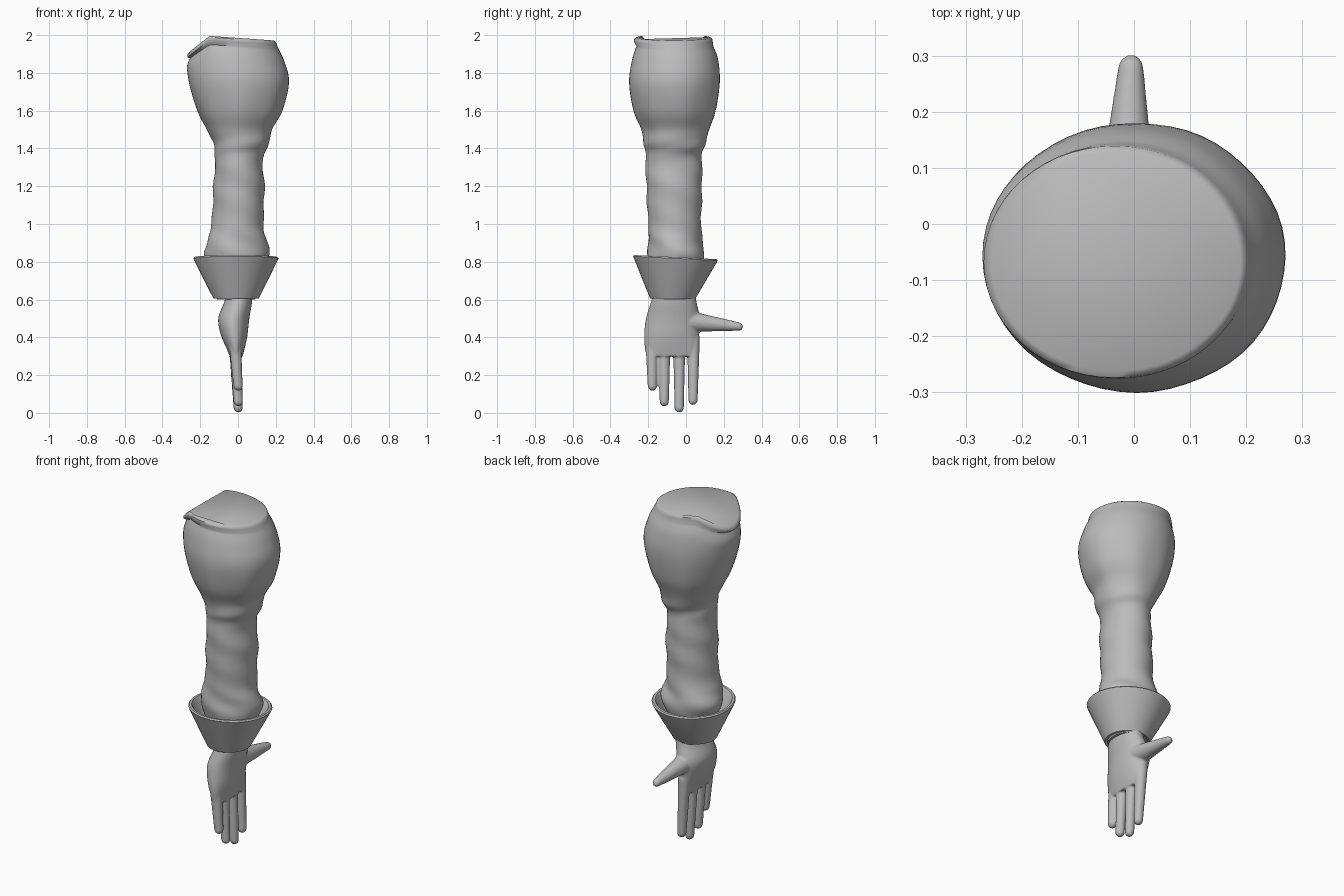
import bpy, bmesh, math
from mathutils import Vector

old = bpy.data.objects.get("Cube")
if old:
    bpy.data.objects.remove(old, do_unlink=True)

grey = bpy.data.materials.new("plain grey")
grey.diffuse_color = (0.5, 0.5, 0.5, 1)
grey.use_nodes = True
grey.node_tree.nodes["Principled BSDF"].inputs["Base Color"].default_value = (0.5, 0.5, 0.5, 1)


def ellipse(ring, sides, along_y=False):
    """Points of one cross-section: low/high on both axes, then the position."""
    a0, a1, b0, b1, h = ring
    points = []
    for i in range(sides):
        t = math.tau * i / sides
        a = (a0 + a1) / 2 + (a1 - a0) / 2 * math.cos(t)
        b = (b0 + b1) / 2 + (b1 - b0) / 2 * math.sin(t)
        points.append(Vector((a, h, b) if along_y else (a, b, h)))
    return points


def loft(bm, sections, closed=False):
    """Skin the cross-sections, either capped or joined back to the first."""
    loops = [[bm.verts.new(p) for p in s] for s in sections]
    n = len(loops[0])
    pairs = list(zip(loops, loops[1:]))
    if closed:
        pairs.append((loops[-1], loops[0]))
    else:
        bm.faces.new(loops[0])
        bm.faces.new(loops[-1])
    for low, high in pairs:
        for i in range(n):
            j = (i + 1) % n
            bm.faces.new((low[i], low[j], high[j], high[i]))


def finish(bm, name, angle):
    bmesh.ops.recalc_face_normals(bm, faces=bm.faces)
    mesh = bpy.data.meshes.new(name)
    bm.to_mesh(mesh)
    bm.free()
    mesh.materials.append(grey)
    obj = bpy.data.objects.new(name, mesh)
    bpy.context.collection.objects.link(obj)
    bpy.ops.object.select_all(action="DESELECT")
    obj.select_set(True)
    bpy.context.view_layer.objects.active = obj
    bpy.ops.object.shade_smooth_by_angle(angle=math.radians(angle))
    return obj


def smoothed_rings(rings, steps):
    """Catmull-Rom interpolation between the key cross-sections."""
    result = []
    for i in range(len(rings) - 1):
        p0, p1 = Vector(rings[max(i - 1, 0)]), Vector(rings[i])
        p2, p3 = Vector(rings[i + 1]), Vector(rings[min(i + 2, len(rings) - 1)])
        for k in range(steps):
            t = k / steps
            result.append((p1 * 2 + (p2 - p0) * t + (p0 * 2 - p1 * 5 + p2 * 4 - p3) * t**2
                           + (p1 * 3 - p0 - p2 * 3 + p3) * t**3) / 2)
    return result + [Vector(rings[-1])]


# Sleeve: x range, y range, height, from wrist to shoulder
sleeve_keys = [
    (-.11, .09, -.17, .045, .6), (-.13, .12, -.18, .07, .72),
    (-.18, .165, -.2, .1, .83), (-.165, .15, -.2, .085, .91),
    (-.14, .135, -.2, .08, 1), (-.13, .14, -.21, .085, 1.2),
    (-.12, .13, -.215, .085, 1.35), (-.13, .165, -.22, .1, 1.42),
    (-.165, .18, -.235, .125, 1.5), (-.215, .235, -.275, .16, 1.6),
    (-.26, .27, -.3, .18, 1.75), (-.27, .245, -.285, .17, 1.87),
    (-.255, .215, -.262, .145, 1.94),
]
lip_keys = [(-.268, .205, -.276, .141, 1.965), (-.268, .2, -.274, .139, 1.978),
            (-.255, .19, -.262, .128, 1.985)]


def bump(value, centre, width):
    return math.exp(-((value - centre) / width) ** 2)


def crumple(p, ring):
    """Soft cloth folds, plus the sagging shoulder corner."""
    centre = Vector(((ring[0] + ring[1]) / 2, (ring[2] + ring[3]) / 2, p.z))
    out = (p - centre).normalized()
    t = math.atan2(out.y, out.x)
    folds = bump(p.z, .88, .08) * math.sin(3 * t + 30 * p.z)
    folds += .7 * bump(p.z, 1.15, .2) * math.sin(2 * t + 38 * p.z)
    folds += .8 * bump(p.z, 1.4, .05) * math.sin(2 * t - 45 * p.z)
    folds += .5 * bump(p.z, 1.6, .15) * math.sin(7 * t)
    q = p + out * .006 * folds
    drape = max(0, min(1, (p.z - 1.8) / .16))
    q.z += drape * (-.07 * p.x - .85 * max(0, -.15 - p.x))
    return q


bm = bmesh.new()
rings = smoothed_rings(sleeve_keys, 5) + lip_keys
loft(bm, [[crumple(p, r) for p in ellipse(r, 56)] for r in rings])
finish(bm, "puffed_sleeve", 50)

# Flared cuff: a hollow cone with a rounded, slightly tilted upper rim
cuff_keys = [
    (-.13, .11, -.19, .05, .605), (-.232, .21, -.276, .163, .815),
    (-.235, .214, -.28, .167, .825), (-.23, .208, -.274, .161, .832),
    (-.217, .195, -.262, .148, .832), (-.21, .188, -.255, .141, .822),
    (-.114, .094, -.174, .034, .607),
]
bm = bmesh.new()
loft(bm, [ellipse(r, 56) for r in cuff_keys], closed=True)
for v in bm.verts:
    if v.co.z > .7:
        v.co.z -= .05 * (v.co.y + .2)
finish(bm, "flared_cuff", 40)

# Hand: palm, four fingers and thumb fused into one skin
bm = bmesh.new()
palm_keys = [
    (-.065, .075, -.165, .05, .65), (-.072, .075, -.185, .055, .59),
    (-.105, .06, -.212, .075, .5), (-.09, .05, -.222, .07, .41),
    (-.06, .035, -.218, .072, .34), (-.045, .025, -.21, .07, .3),
]
loft(bm, [ellipse(r, 32) for r in smoothed_rings(palm_keys, 4)])


def digit(root, tip, radius, tip_radius, along_y=False):
    """A tapering finger with a rounded end; points are across, across, along."""
    root, tip = Vector(root), Vector(tip)
    length = (tip - root).length
    sections = []
    for k in range(25):
        t = math.sin(k / 24 * math.pi / 2)
        r = radius + (tip_radius - radius) * t
        left = (1 - t) * length
        if left < tip_radius:
            r *= math.sqrt(max(.02, 1 - (1 - left / tip_radius) ** 2))
        c = root.lerp(tip, t)
        ring = (c.x - r, c.x + r, c.y - r, c.y + r, c.z)
        sections.append(ellipse(ring, 16, along_y))
    loft(bm, sections)


fingers = [(-.182, -.178, .117), (-.115, -.115, .035),
           (-.036, -.036, .002), (.04, .037, .042)]
for root_y, tip_y, tip_z in fingers:
    digit((-.018, root_y, .4), (.002, tip_y, tip_z), .034, .024)
digit((-.015, .49, -.03), (-.005, .455, .302), .062, .02, along_y=True)

hand = finish(bm, "open_hand", 60)
remesh = hand.modifiers.new("fuse", "REMESH")
remesh.mode = "VOXEL"
remesh.voxel_size = .006
remesh.use_smooth_shade = True
soften = hand.modifiers.new("soften", "SMOOTH")
soften.factor = .5
soften.iterations = 5
